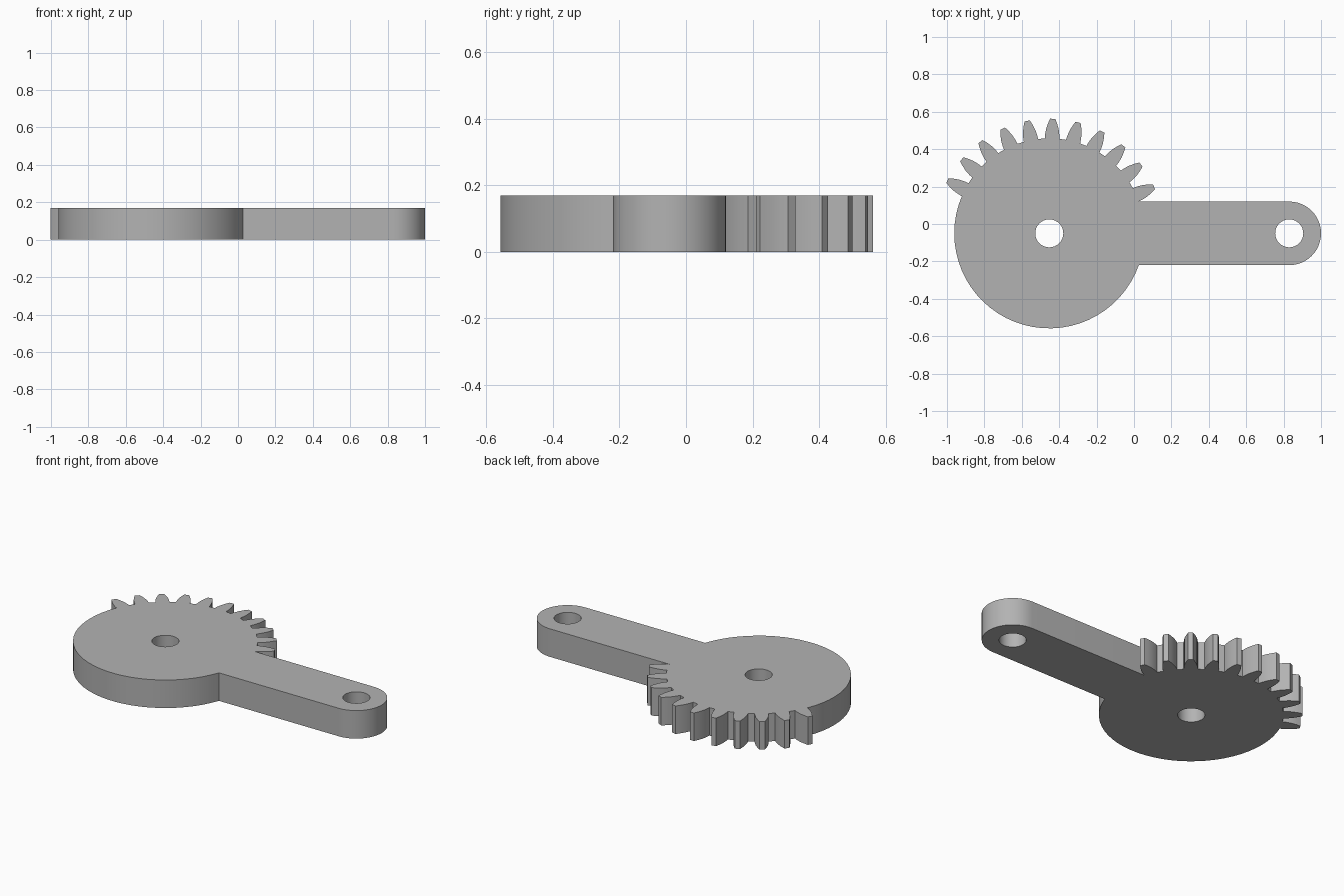
import bpy
import bmesh
from math import sin, cos, asin, radians, pi

cube = bpy.data.objects.get("Cube")
if cube:
    bpy.data.objects.remove(cube, do_unlink=True)

HUB = (-0.453, -0.05)
PIN = (0.83, -0.05)
DISC_R, ARM_R, HOLE_R, THICK = 0.508, 0.17, 0.075, 0.17
TEETH, PITCH, FIRST = 11, 360 / 28, 24.0
# Tooth flank: radius and half angle in degrees, root to tip
FLANK = [(0.508, 4.4), (0.53, 4.1), (0.56, 3.4), (0.59, 2.3), (0.613, 1.3)]


def polar(centre, radius, angle):
    return (centre[0] + radius * cos(angle), centre[1] + radius * sin(angle))


def arc(centre, radius, start, end, steps):
    return [polar(centre, radius, start + (end - start) * i / steps)
            for i in range(steps + 1)]


# Outer outline: rounded arm end, toothed sector, plain disc edge
join = asin(ARM_R / DISC_R)
outline = arc(PIN, ARM_R, -pi / 2, pi / 2, 24)
outline.append(polar(HUB, DISC_R, join))
for i in range(TEETH):
    mid = FIRST + i * PITCH
    outline += [polar(HUB, r, radians(mid - a)) for r, a in FLANK]
    outline += [polar(HUB, r, radians(mid + a)) for r, a in reversed(FLANK)]
last = radians(FIRST + (TEETH - 1) * PITCH + FLANK[0][1])
outline += arc(HUB, DISC_R, last, 2 * pi - join, 32)[1:]

# Pivot holes
holes = [arc(c, HOLE_R, 0, 2 * pi, 32)[:-1] for c in (HUB, PIN)]

# Fill the flat profile and extrude it to a plate
bm = bmesh.new()
for loop in [outline] + holes:
    verts = [bm.verts.new((x, y, 0)) for x, y in loop]
    for a, b in zip(verts, verts[1:] + verts[:1]):
        bm.edges.new((a, b))
bmesh.ops.remove_doubles(bm, verts=bm.verts[:], dist=0.002)
bmesh.ops.triangle_fill(bm, edges=bm.edges[:], use_beauty=True)
grown = bmesh.ops.extrude_face_region(bm, geom=bm.faces[:])
top = [g for g in grown["geom"] if isinstance(g, bmesh.types.BMVert)]
bmesh.ops.translate(bm, verts=top, vec=(0, 0, THICK))
bmesh.ops.recalc_face_normals(bm, faces=bm.faces[:])
mesh = bpy.data.meshes.new("gear_arm")
bm.to_mesh(mesh)
bm.free()

gear_arm = bpy.data.objects.new("gear_arm", mesh)
bpy.context.collection.objects.link(gear_arm)

# Plain grey material
grey = bpy.data.materials.new("plain_grey")
grey.use_nodes = True
colour = (0.45, 0.45, 0.45, 1)
grey.diffuse_color = colour
grey.node_tree.nodes["Principled BSDF"].inputs["Base Color"].default_value = colour
mesh.materials.append(grey)

# Smooth round walls, sharp rims
bpy.ops.object.select_all(action="DESELECT")
gear_arm.select_set(True)
bpy.context.view_layer.objects.active = gear_arm
bpy.ops.object.shade_smooth_by_angle(angle=radians(30))
